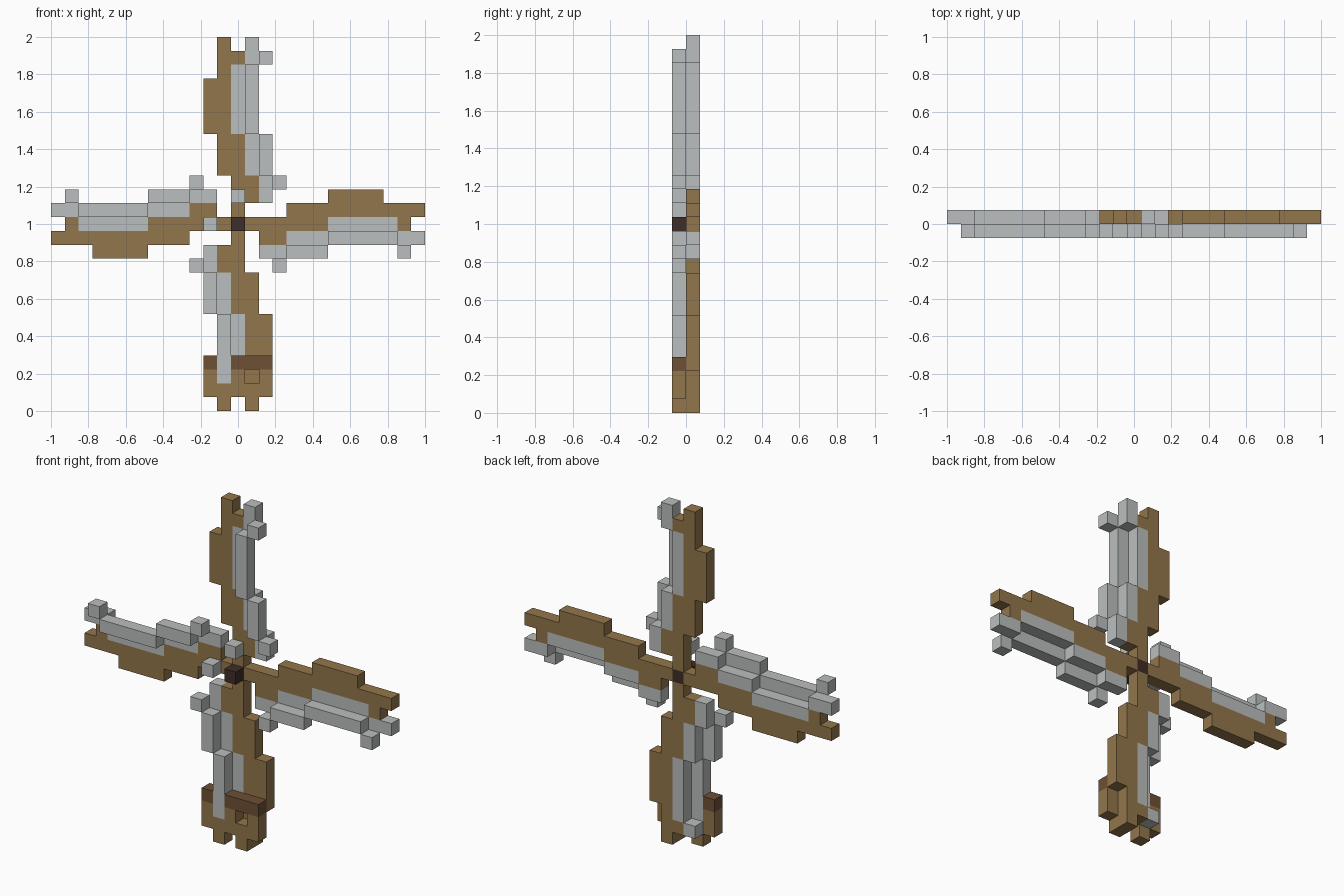
import bpy, bmesh
from mathutils import Matrix, Vector

if "Cube" in bpy.data.objects:
    bpy.data.objects.remove(bpy.data.objects["Cube"])

U = 2 / 27           # edge of one block
BACK, FRONT = 0.5, -0.5   # block centres of the two layers


def material(name, rgb):
    m = bpy.data.materials.new(name)
    m.use_nodes = True
    m.diffuse_color = (*rgb, 1)
    m.node_tree.nodes["Principled BSDF"].inputs["Base Color"].default_value = (*rgb, 1)
    return m


WOOD = material("wood brown", (0.29, 0.18, 0.07))
STEEL = material("steel grey", (0.50, 0.52, 0.52))
STRAP = material("strap brown", (0.155, 0.08, 0.035))
HUB = material("hub dark brown", (0.05, 0.026, 0.02))


def blocks(name, mat, runs, layer, turns=0, depth=1):
    """Boxes from inclusive block ranges (x0, x1, z0, z1), turned by quarters about the hub."""
    bm = bmesh.new()
    for x0, x1, z0, z1 in runs:
        for _ in range(turns):               # clockwise quarter turn seen from the front
            x0, x1, z0, z1 = z0, z1, -x1, -x0
        size = Vector((x1 - x0 + 1, depth, z1 - z0 + 1)) * U
        centre = Vector(((x0 + x1) / 2, layer, (z0 + z1) / 2)) * U + Vector((0, 0, 1))
        bmesh.ops.create_cube(bm, size=1,
                              matrix=Matrix.Translation(centre) @ Matrix.Diagonal((*size, 1)))
    mesh = bpy.data.meshes.new(name)
    bm.to_mesh(mesh)
    bm.free()
    mesh.materials.append(mat)
    obj = bpy.data.objects.new(name, mesh)
    bpy.context.collection.objects.link(obj)
    return obj


# Four arms, each the upright one turned about the hub
for turns, side in enumerate(("top", "left", "bottom", "right")):
    lower = side == "bottom"
    blocks(f"{side}_arm_wood", WOOD,
           [(0, 0, 1, 6), (-1, -1, 4, 13), (-2, -2, 7, 10), (1, 1, 2, 3), (0, 0, 12, 12)],
           BACK, turns)
    # steel set into the wood, the heel and the tip
    blocks(f"{side}_blade_inlay", STEEL,
           [(0, 0, 7, 11), (1, 1, 4, 6), (2, 2, 2, 3), (1, 1, 12, 12 if lower else 13)],
           BACK, turns)
    # raised cutting edge
    edge = [(1, 1, 7, 11), (2, 2, 4, 6), (3, 3, 3, 3)]
    if not lower:
        edge.append((2, 2, 12, 12))
    blocks(f"{side}_blade_edge", STEEL, edge, FRONT, turns)

# Hub and the two studs beside it
blocks("hub", HUB, [(0, 0, 0, 0)], 0, depth=2)
blocks("hub_studs", STEEL, [(0, 0, 2, 2), (-2, -2, 0, 0)], FRONT)

# Foot wrapped round the lower tip, with a small recess
blocks("foot", WOOD,
       [(-2, 2, -12, -12), (-2, -2, -11, -11), (0, 0, -11, -11), (2, 2, -11, -11),
        (-1, -1, -13, -13), (1, 1, -13, -13)], FRONT)
blocks("foot_strap", STRAP, [(-2, -2, -10, -10), (0, 2, -10, -10)], FRONT)
